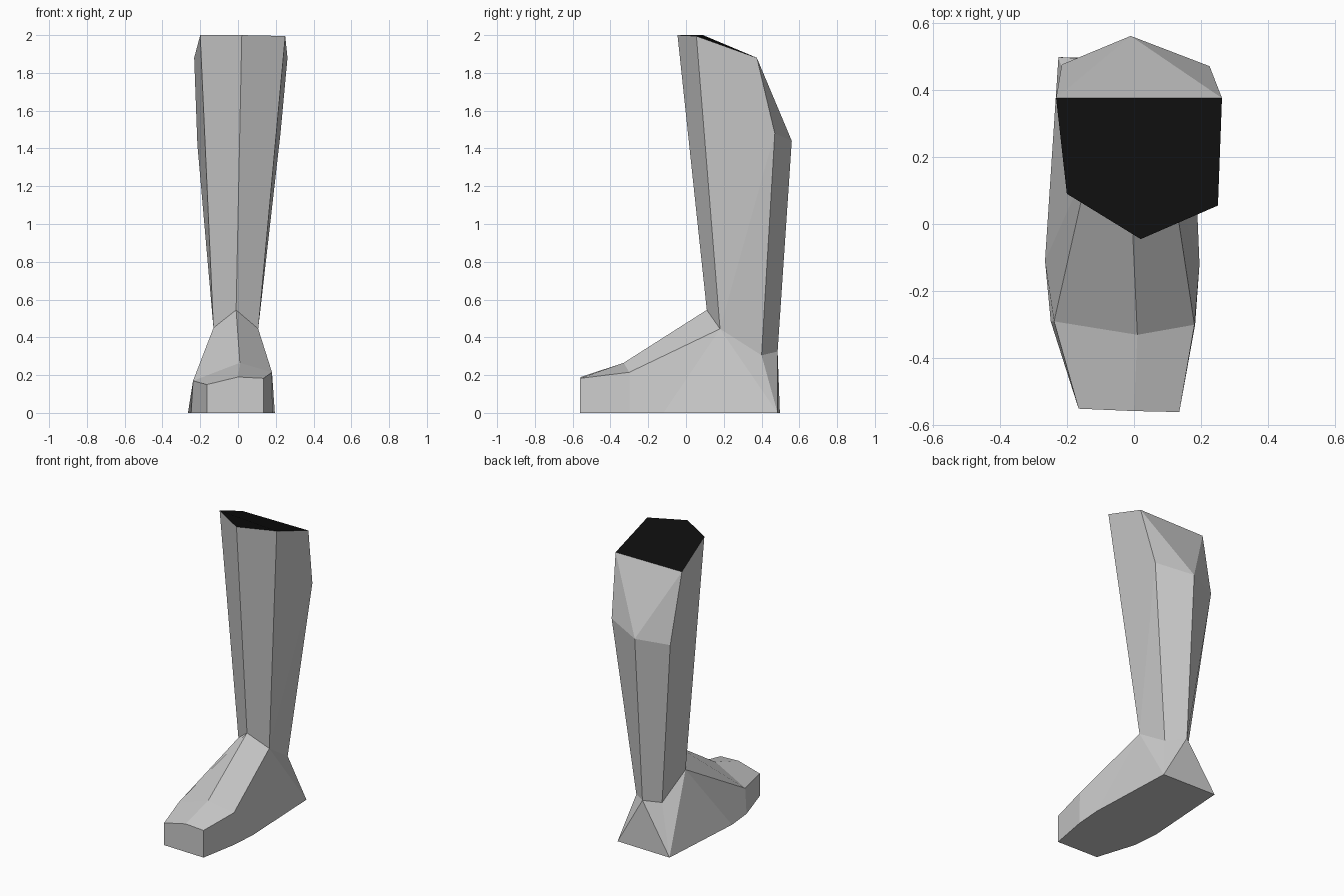
import bpy
import bmesh

cube = bpy.data.objects.get("Cube")
if cube:
    bpy.data.objects.remove(cube, do_unlink=True)


def make_material(name, value):
    mat = bpy.data.materials.new(name)
    color = (value, value, value, 1.0)
    mat.diffuse_color = color
    mat.use_nodes = True
    mat.node_tree.nodes["Principled BSDF"].inputs["Base Color"].default_value = color
    return mat


GREY = make_material("light grey", 0.6)
BLACK = make_material("black", 0.004)


def build_part(name, points, faces, black_face=None):
    """Make a flat-shaded mesh from named corner points."""
    bm = bmesh.new()
    verts = {}
    for face in faces:
        keys = face.split()
        for k in keys:
            if k not in verts:
                verts[k] = bm.verts.new(points[k])
        f = bm.faces.new([verts[k] for k in keys])
        f.material_index = 1 if face == black_face else 0
    bmesh.ops.recalc_face_normals(bm, faces=bm.faces[:])
    mesh = bpy.data.meshes.new(name)
    bm.to_mesh(mesh)
    bm.free()
    mesh.materials.append(GREY)
    mesh.materials.append(BLACK)
    obj = bpy.data.objects.new(name, mesh)
    bpy.context.collection.objects.link(obj)
    return obj


def both_sides(templates):
    """Expand faces where * stands for the side, L or R."""
    return [t.replace("*", s) for s in "LR" for t in templates]


# Ankle ring, shared by the leg and the foot
ankle = {
    "ankle_front": (-0.01, 0.11, 0.545),
    "ankle_L": (0.107, 0.18, 0.445), "ankle_R": (-0.13, 0.19, 0.45),
    "achilles_L": (0.09, 0.40, 0.305), "achilles_R": (-0.095, 0.39, 0.295),
    "achilles": (-0.015, 0.485, 0.325),
}

# Leg: calf points and slanted top rim
leg = {
    **ankle,
    "calf": (-0.01, 0.56, 1.44),
    "calf_L": (0.225, 0.47, 1.48), "calf_R": (-0.215, 0.475, 1.42),
    "rim_front": (0.02, -0.045, 2.0),
    "rim_L": (0.25, 0.055, 1.995), "rim_R": (-0.20, 0.09, 2.0),
    "knee_L": (0.262, 0.375, 1.88), "knee_R": (-0.232, 0.375, 1.88),
}
top_cap = "rim_front rim_L knee_L knee_R rim_R"
leg_faces = both_sides([
    "rim_front rim_* ankle_* ankle_front",
    "rim_* knee_* calf_* ankle_*",
    "ankle_* calf_* achilles_*",
    "calf_* calf achilles achilles_*",
    "knee_* calf calf_*",
]) + ["knee_L knee_R calf", top_cap]
build_part("lower_leg", leg, leg_faces, top_cap)

# Foot: instep, toe cap, sides, heel and sole
foot = {
    **ankle,
    "ball": (0.01, -0.33, 0.265),
    "ball_L": (0.18, -0.30, 0.215), "ball_R": (-0.238, -0.29, 0.17),
    "toe": (0.0, -0.557, 0.19),
    "toe_L": (0.135, -0.56, 0.183), "toe_R": (-0.165, -0.55, 0.15),
    "sole_toe_L": (0.135, -0.56, 0), "sole_toe_R": (-0.165, -0.55, 0),
    "sole_ball_L": (0.182, -0.30, 0), "sole_ball_R": (-0.248, -0.29, 0),
    "sole_mid_L": (0.195, -0.12, 0), "sole_mid_R": (-0.265, -0.11, 0),
    "heel_L": (0.17, 0.485, 0), "heel_R": (-0.225, 0.497, 0),
}
foot_faces = both_sides([
    "ankle_front ankle_* ball_* ball",
    "ball ball_* toe_* toe",
    "toe_* ball_* sole_ball_* sole_toe_*",
    "ball_* ankle_* sole_mid_* sole_ball_*",
    "ankle_* heel_* sole_mid_*",
    "ankle_* achilles_* heel_*",
    "achilles_* achilles heel_*",
]) + [
    "achilles heel_L heel_R",
    "toe toe_L sole_toe_L sole_toe_R toe_R",
    "sole_toe_L sole_ball_L sole_mid_L heel_L heel_R sole_mid_R sole_ball_R sole_toe_R",
]
build_part("foot", foot, foot_faces)
